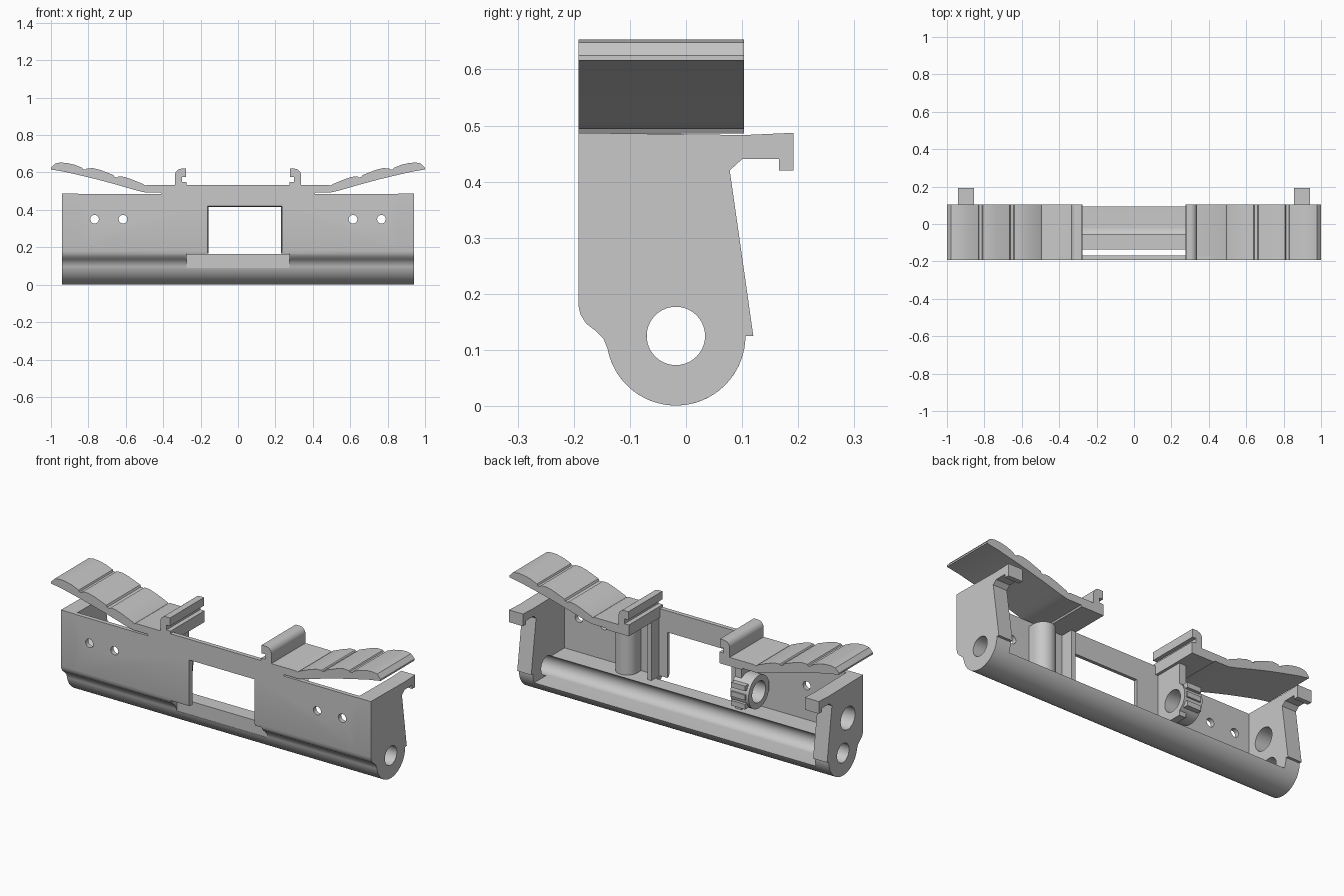
import bpy, bmesh, math
from mathutils import Vector

cube = bpy.data.objects.get("Cube")
if cube:
    bpy.data.objects.remove(cube, do_unlink=True)

grey = bpy.data.materials.new("plain_grey")
grey.use_nodes = True
colour = (0.58, 0.58, 0.58, 1)
grey.diffuse_color = colour
grey.node_tree.nodes["Principled BSDF"].inputs["Base Color"].default_value = colour


def arc(cy, cz, r, start, end, n=24):
    angles = [math.radians(start + (end - start) * i / n) for i in range(n + 1)]
    return [(cy + r * math.cos(a), cz + r * math.sin(a)) for a in angles]


def prism(name, points, lo, hi, axis="x"):
    """Extrude a closed 2D outline between lo and hi along an axis."""
    place = {"x": lambda p, t: (t, p[0], p[1]),
             "y": lambda p, t: (p[0], t, p[1]),
             "z": lambda p, t: (p[0], p[1], t)}[axis]
    bm = bmesh.new()
    face = bm.faces.new([bm.verts.new(place(p, lo)) for p in points])
    new = bmesh.ops.extrude_face_region(bm, geom=[face])["geom"]
    shift = Vector(place((0, 0), hi - lo))
    bmesh.ops.translate(bm, vec=shift, verts=[v for v in new if isinstance(v, bmesh.types.BMVert)])
    bmesh.ops.recalc_face_normals(bm, faces=bm.faces)
    mesh = bpy.data.meshes.new(name)
    bm.to_mesh(mesh)
    bm.free()
    mesh.materials.append(grey)
    obj = bpy.data.objects.new(name, mesh)
    bpy.context.collection.objects.link(obj)
    return obj


def rod(name, cu, cv, r, lo, hi, axis="x"):
    return prism(name, arc(cu, cv, r, 0, 360, 40)[:-1], lo, hi, axis)


def box(name, x0, x1, y0, y1, z0, z1):
    return prism(name, [(y0, z0), (y1, z0), (y1, z1), (y0, z1)], x0, x1)


def activate(obj):
    bpy.ops.object.select_all(action="DESELECT")
    obj.select_set(True)
    bpy.context.view_layer.objects.active = obj


def cut(obj, *cutters):
    activate(obj)
    for cutter in cutters:
        cutter.hide_render = True
        mod = obj.modifiers.new("cut", "BOOLEAN")
        mod.operation, mod.solver, mod.object = "DIFFERENCE", "EXACT", cutter
        bpy.ops.object.modifier_apply(modifier=mod.name)
        bpy.data.objects.remove(cutter, do_unlink=True)


FRONT, BACK, WALL, END, INNER = -0.192, 0.103, -0.168, 0.94, 0.855
CY, CZ, BORE = -0.018, 0.125, 0.052

# Shared outer curve: front wall bend, then round underside
bend = [(FRONT, 0.18), (-0.188, 0.163), (-0.178, 0.147), (-0.161, 0.134),
        (-0.147, 0.12), (-0.139, 0.1)]

# Front wall and trough: flat floor running into a bore-sized groove
body = prism("front_wall_and_trough",
             [(FRONT, 0.486)] + bend + arc(CY, CZ, 0.124, 194, 335, 32)
             + arc(CY, CZ, BORE, -90, -228)
             + [(WALL, 0.164), (WALL, 0.486)], -INNER, INNER)

# Window opening, flared towards the front
window = box("window_cutter", -0.152, 0.225, -0.2, -0.135, 0.14, 0.41)
for v in window.data.vertices:
    if v.co.y < -0.19:
        v.co.x += math.copysign(0.012, v.co.x)
        v.co.z += 0.012 if v.co.z > 0.3 else 0
cut(body, window,
    box("notch_cutter", -0.275, 0.275, -0.3, -0.135, 0.09, 0.166),
    *[rod("peg_hole_cutter", x, 0.35, 0.023, -0.3, -0.1, "y")
      for x in (-0.767, -0.615, 0.615, 0.767)])
box("window_lintel", -0.41, 0.41, FRONT, WALL, 0.486, 0.534)

# End plates with rear hook and bore
plate_outline = [(FRONT, 0.487)] + bend + arc(CY, CZ, 0.124, 194, 360, 32) + [
    (0.12, 0.125), (0.078, 0.42), (0.1, 0.44), (0.166, 0.44), (0.166, 0.42),
    (0.192, 0.42), (0.192, 0.487), (BACK, 0.483)]
for side, name in ((1, "left"), (-1, "right")):
    lo, hi = sorted((side * INNER, side * END))
    plate = prism(name + "_end_plate", plate_outline, lo, hi)
    holes = [rod("bore_cutter", CY, CZ, BORE, lo - 0.1, hi + 0.1)]
    if side < 0:
        holes.append(rod("upper_bore_cutter", -0.06, 0.3, 0.062, lo - 0.1, hi + 0.1))
    cut(plate, *holes)

# Scalloped spring wing with its flat root, mirrored
wing = [(0.275, 0.486), (0.41, 0.486), (0.415, 0.494), (0.5, 0.494), (0.55, 0.506),
        (0.65, 0.535), (0.75, 0.562), (0.85, 0.586), (0.93, 0.604), (1.0, 0.616),
        (1.0, 0.625), (0.978, 0.648), (0.95, 0.653), (0.915, 0.651), (0.87, 0.64),
        (0.832, 0.624), (0.828, 0.615), (0.812, 0.615), (0.808, 0.622), (0.775, 0.623),
        (0.735, 0.613), (0.665, 0.586), (0.66, 0.576), (0.645, 0.573), (0.64, 0.578),
        (0.61, 0.577), (0.565, 0.562), (0.505, 0.537), (0.495, 0.529), (0.485, 0.534),
        (0.275, 0.534)]
# Curled clip standing on the root
clip = [(0.275, 0.53), (0.337, 0.53), (0.337, 0.585)] + arc(0.302, 0.585, 0.035, 10, 90, 10) + [
    (0.278, 0.62), (0.278, 0.575), (0.3, 0.575), (0.3, 0.548), (0.275, 0.548)]
for side, name in ((1, "left"), (-1, "right")):
    for part, outline in (("wing", wing), ("clip", clip)):
        prism(f"{name}_{part}", [(side * x, z) for x, z in outline], FRONT, BACK, "y")

# Inner post and rib on the left side of the window
prism("half_round_post", [(0.39, WALL)] + [(0.51, WALL)] + arc(0.45, -0.135, 0.06, 0, 180),
      0.16, 0.46, "z")
box("window_rib", 0.28, 0.305, WALL, -0.1, 0.164, 0.49)

# Ring boss and its carrier web on the right side
boss = rod("ring_boss", -0.06, 0.3, 0.09, -0.4, -0.29)
cut(boss, rod("boss_cutter", -0.06, 0.3, 0.058, -0.6, 0))
web = box("boss_web", -0.33, -0.29, WALL, -0.01, 0.2, 0.49)
cut(web, rod("web_cutter", -0.06, 0.3, 0.07, -0.6, 0))
for z in (0.25, 0.3, 0.35):
    box("boss_grip", -0.385, -0.3, 0.01, 0.038, z - 0.014, z + 0.014)

# Smooth the curves, keep edges sharp
for obj in [o for o in bpy.data.objects if o.type == "MESH" and grey.name in o.data.materials]:
    activate(obj)
    bpy.ops.object.shade_smooth_by_angle(angle=math.radians(30))
